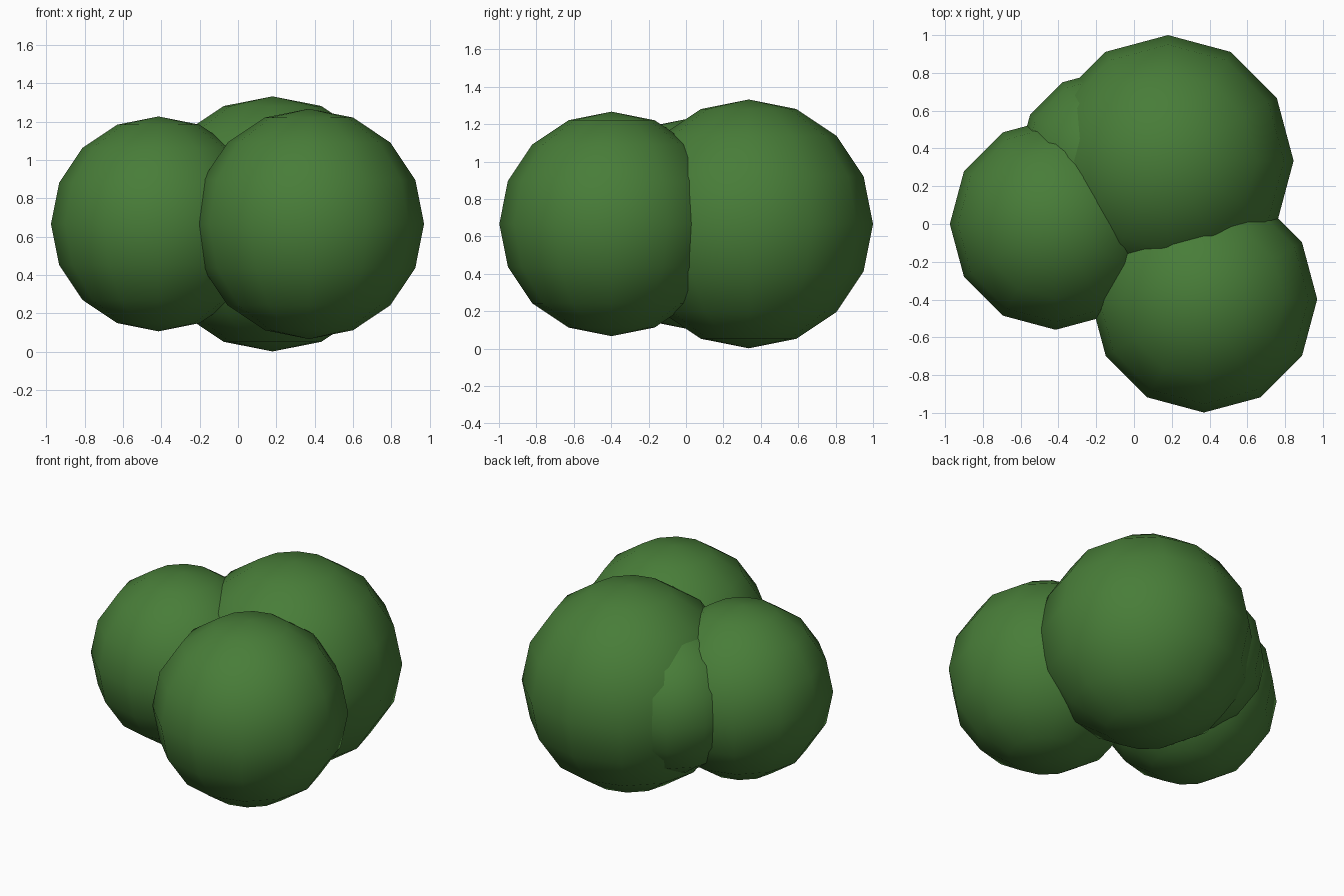
import bpy
from math import radians

cube = bpy.data.objects.get("Cube")
if cube:
    bpy.data.objects.remove(cube, do_unlink=True)

# Leaf colour
leaf = bpy.data.materials.new("leaf_green")
leaf.use_nodes = True
colour = (0.065, 0.205, 0.04, 1)
leaf.diffuse_color = colour
leaf.node_tree.nodes["Principled BSDF"].inputs["Base Color"].default_value = colour

MID_HEIGHT = 0.667


def foliage_ball(name, x, y, radius):
    """Smooth-shaded low-poly ball of leaves."""
    bpy.ops.mesh.primitive_uv_sphere_add(
        segments=12, ring_count=8, radius=radius, location=(x, y, MID_HEIGHT))
    ball = bpy.context.object
    ball.name = name
    ball.data.materials.append(leaf)
    bpy.ops.object.shade_smooth_by_angle(angle=radians(60))


# Overlapping balls forming the bush
foliage_ball("large_back_foliage", 0.18, 0.335, 0.665)
foliage_ball("front_foliage", 0.37, -0.398, 0.6)
foliage_ball("side_foliage", -0.415, 0, 0.56)
foliage_ball("small_back_foliage", -0.148, 0.348, 0.464)
